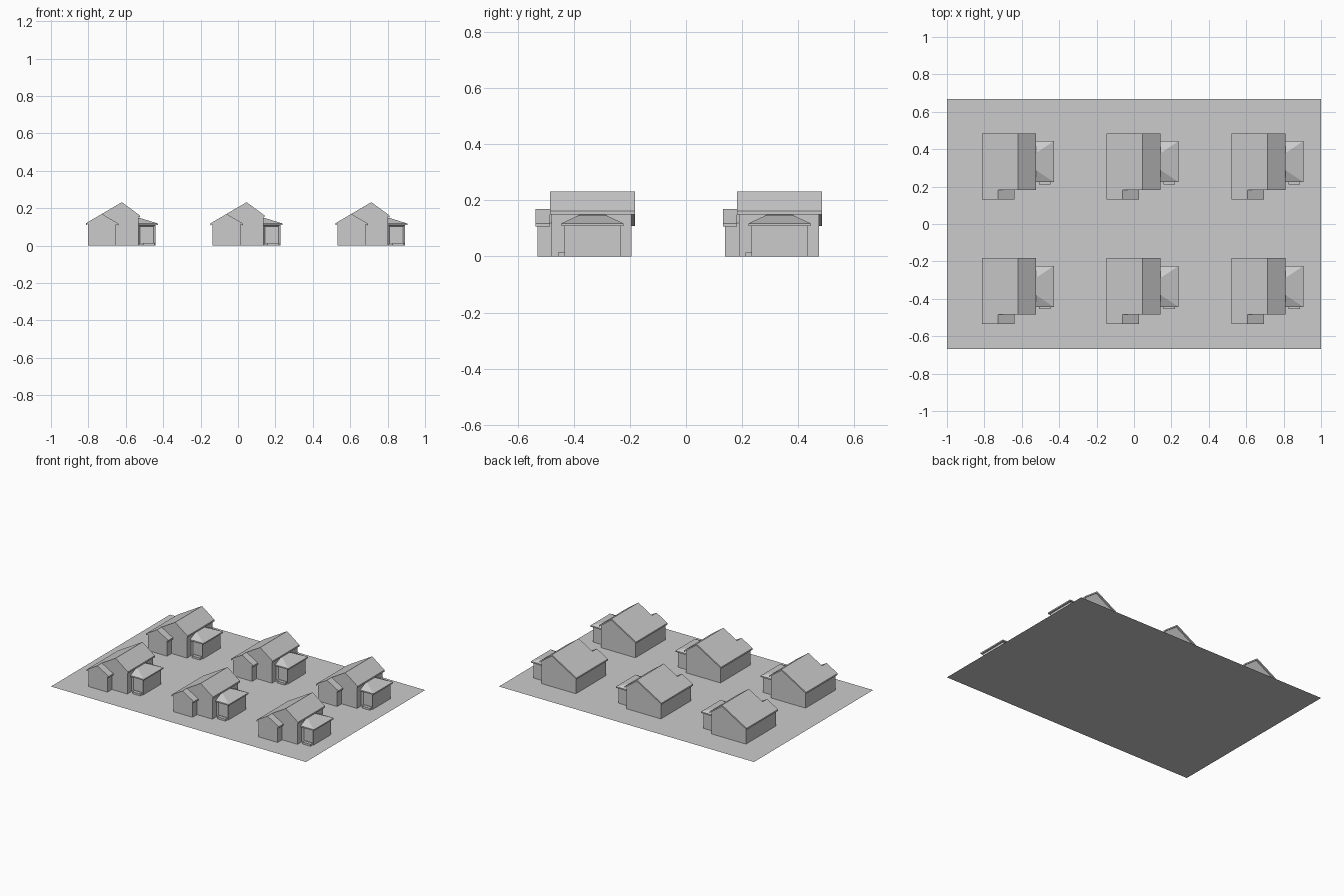
import bpy, bmesh, math

cube = bpy.data.objects.get("Cube")
if cube:
    bpy.data.objects.remove(cube, do_unlink=True)

grey = bpy.data.materials.new("plain_grey")
grey.use_nodes = True
GREY = (0.6, 0.6, 0.6, 1)
grey.diffuse_color = GREY
grey.node_tree.nodes["Principled BSDF"].inputs["Base Color"].default_value = GREY


def finish(bm, name):
    bmesh.ops.recalc_face_normals(bm, faces=bm.faces)
    mesh = bpy.data.meshes.new(name)
    bm.to_mesh(mesh)
    bm.free()
    mesh.materials.append(grey)
    return mesh


def prism(name, profile, y0, y1):
    """Extrude an x-z outline from y0 to y1."""
    bm = bmesh.new()
    face = bm.faces.new([bm.verts.new((x, y0, z)) for x, z in profile])
    moved = bmesh.ops.extrude_face_region(bm, geom=[face])["geom"]
    verts = [v for v in moved if isinstance(v, bmesh.types.BMVert)]
    bmesh.ops.translate(bm, verts=verts, vec=(0, y1 - y0, 0))
    return finish(bm, name)


def height(line, x):
    (xa, za), (xb, zb) = line
    return za + (zb - za) * (x - xa) / (xb - xa)


def gable(prefix, left, ridge, right, wall_x, wall_y, roof_y, thick=0.011):
    """Walls up to the underside of a two-slope roof slab, and the slab."""
    x0, x1 = wall_x
    under = 0.7 * thick
    walls = [(x0, 0), (x1, 0), (x1, height((ridge, right), x1) - under),
             (ridge[0], ridge[1] - under), (x0, height((left, ridge), x0) - under)]
    top = [left, ridge, right]
    slab = top + [(x, z - thick) for x, z in reversed(top)]
    return [prism(prefix + "_walls", walls, *wall_y),
            prism(prefix + "_roof", slab, *roof_y)]


# Main building with an uneven gable, and the garage sharing its long slope
eave, ridge = (-0.147, 0.119), (0.046, 0.232)
peak = (-0.061, height((eave, ridge), -0.061))
parts = gable("main", eave, ridge, (0.143, 0.161),
              (-0.135, 0.135), (-0.145, 0.14), (-0.151, 0.151))
parts += gable("garage", eave, peak, (0.028, 0.118),
               (-0.135, 0.014), (-0.195, -0.14), (-0.202, -0.151))

# Entry room with a shallow doorway recess in its front wall
bm = bmesh.new()
bmesh.ops.create_cube(bm, size=1)
for v in bm.verts:
    v.co = (0.18 + v.co.x * 0.092, v.co.y * 0.2, 0.056 + v.co.z * 0.112)
front = min(bm.faces, key=lambda f: f.calc_center_median().y)
bmesh.ops.inset_region(bm, faces=[front], thickness=0.014)
bmesh.ops.translate(bm, verts=front.verts, vec=(0, 0.012, 0))
parts.append(finish(bm, "entry_room"))

# Entry hip roof leaning on the main wall
bm = bmesh.new()
rings = []
for x_out, y_half, z in ((0.239, 0.11, 0.109), (0.239, 0.11, 0.118), (0.142, 0.045, 0.148)):
    xs = (0.134, 0.134, x_out, x_out)
    ys = (y_half, -y_half, -y_half, y_half)
    rings.append([bm.verts.new((x, y, z)) for x, y in zip(xs, ys)])
for low, high in zip(rings, rings[1:]):
    for i in range(4):
        j = (i + 1) % 4
        bm.faces.new((low[i], low[j], high[j], high[i]))
bm.faces.new(rings[0])
bm.faces.new(rings[-1])
parts.append(finish(bm, "entry_roof"))

# Doorstep
parts.append(prism("doorstep", [(0.158, 0), (0.22, 0), (0.22, 0.014), (0.158, 0.014)],
                   -0.122, -0.098))

# Six identical houses in two rows
collection = bpy.context.collection
number = 0
for row in (-1, 1):
    for column in (-1, 0, 1):
        number += 1
        for mesh in parts:
            obj = bpy.data.objects.new(f"{mesh.name}_{number}", mesh)
            obj.location = (column * 0.667, row * 0.3335, 0)
            collection.objects.link(obj)

# Flat ground
bm = bmesh.new()
bmesh.ops.create_grid(bm, x_segments=1, y_segments=1, size=1)
bmesh.ops.scale(bm, vec=(1, 0.667, 1), verts=bm.verts)
collection.objects.link(bpy.data.objects.new("ground", finish(bm, "ground")))
